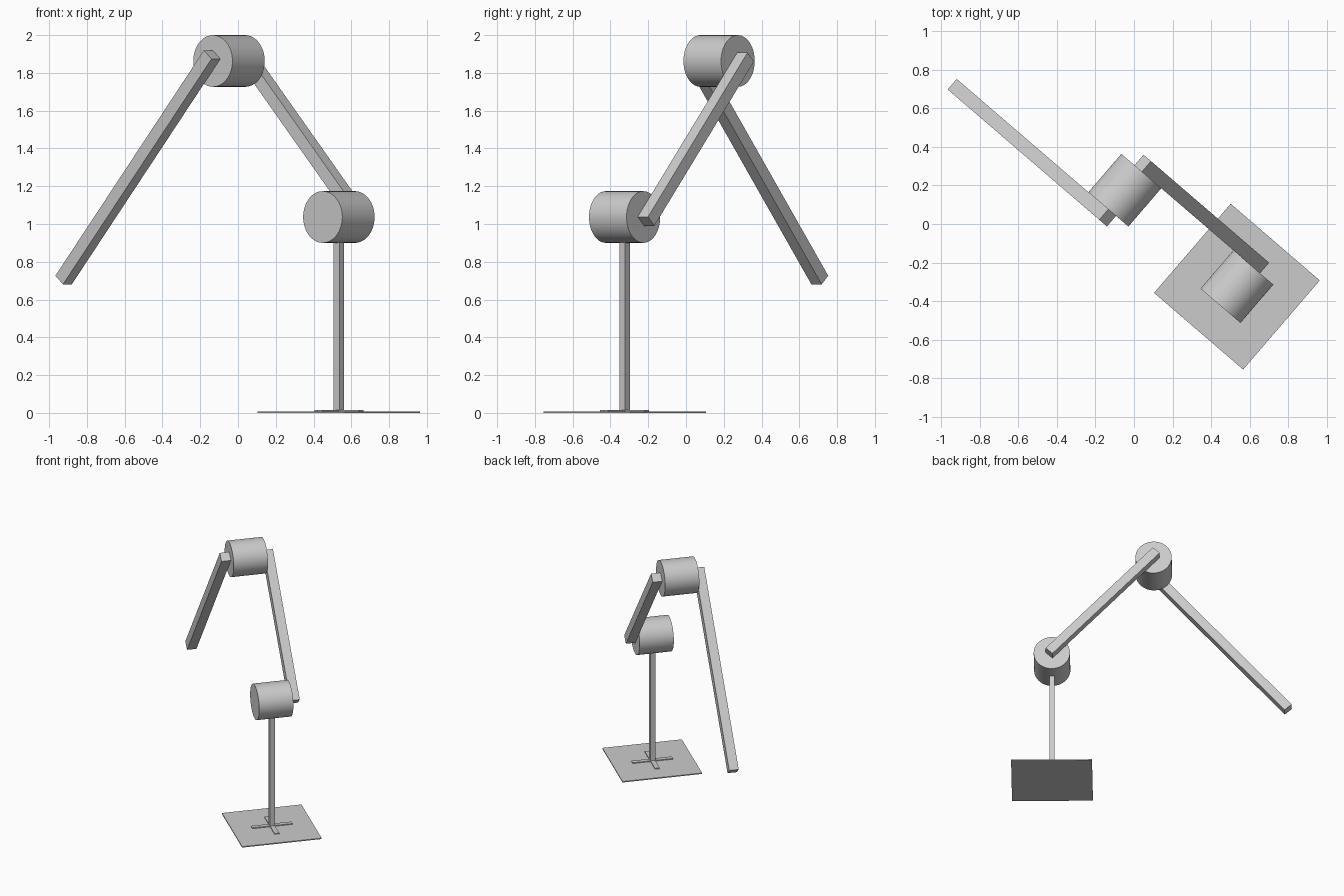
import bpy, math
from mathutils import Matrix, Vector

if "Cube" in bpy.data.objects:
    bpy.data.objects.remove(bpy.data.objects["Cube"])

# Everything lies in a local frame (u along the arms, v along the joint axes)
FRAME = Matrix.Translation((0.534, -0.325, 0)) @ Matrix.Rotation(math.radians(-40.7), 4, 'Z')

grey = bpy.data.materials.new("light_grey")
grey.diffuse_color = (0.6, 0.6, 0.6, 1)
grey.use_nodes = True
grey.node_tree.nodes["Principled BSDF"].inputs["Base Color"].default_value = grey.diffuse_color


def finish(obj, name, local):
    obj.name = name
    obj.data.materials.append(grey)
    obj.matrix_world = FRAME @ local
    return obj


def box(name, center, size, tilt=0.0):
    """Box tilted in the u-z plane by an angle in degrees."""
    bpy.ops.mesh.primitive_cube_add(size=1)
    obj = bpy.context.object
    for vert in obj.data.vertices:
        vert.co = Vector(a * b for a, b in zip(vert.co, size))
    local = Matrix.Translation(center) @ Matrix.Rotation(math.radians(-tilt), 4, 'Y')
    return finish(obj, name, local)


def drum(name, u, z):
    """Joint drum with its axis along v."""
    bpy.ops.mesh.primitive_cylinder_add(vertices=64, radius=0.1367, depth=0.262)
    bpy.ops.object.shade_smooth_by_angle(angle=math.radians(30))
    local = Matrix.Translation((u, 0, z)) @ Matrix.Rotation(math.radians(90), 4, 'X')
    return finish(bpy.context.object, name, local)


# Base plate with the crossed feet and post
box("base_plate", (0, 0, 0.004), (0.61, 0.61, 0.008))
box("foot_bar_long", (0, 0, 0.008), (0.31, 0.036, 0.014))
box("foot_bar_cross", (0, 0, 0.008), (0.036, 0.31, 0.014))
box("post", (0, 0, 0.477), (0.039, 0.039, 0.95))

# Joint drums
drum("lower_joint", 0, 1.037)
drum("upper_joint", -0.767, 1.863)

# Arms on opposite faces of the upper joint
box("lower_arm", (-0.384, 0.167, 1.449), (1.187, 0.072, 0.07), -47.1)
box("upper_arm", (-1.26, -0.167, 1.30), (1.581, 0.072, 0.07), 49)
